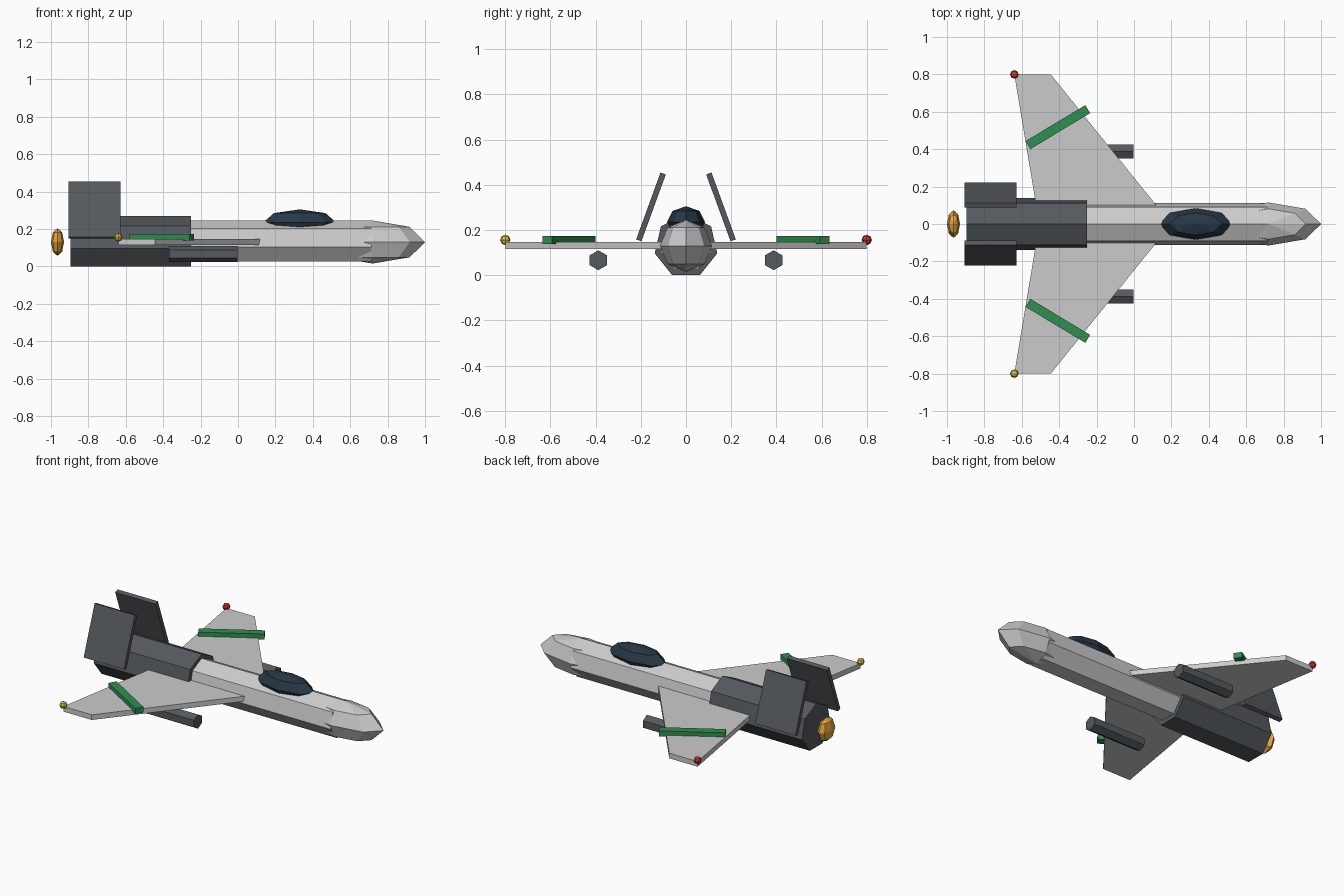
import bpy, bmesh
from math import sin, cos, pi, radians
from mathutils import Vector, Matrix

if "Cube" in bpy.data.objects:
    bpy.data.objects.remove(bpy.data.objects["Cube"])

def mat(name, rgb):
    m = bpy.data.materials.new(name)
    m.diffuse_color = (*rgb, 1)
    m.use_nodes = True
    m.node_tree.nodes["Principled BSDF"].inputs["Base Color"].default_value = m.diffuse_color
    return m

GLASS = mat("dark_glass", (0.02, 0.04, 0.06))
GREEN = mat("green", (0.03, 0.27, 0.08))
RED = mat("red", (0.65, 0.04, 0.03))
YELLOW = mat("yellow", (0.7, 0.55, 0.06))
AMBER = mat("amber", (0.8, 0.4, 0.05))
DARK = mat("dark_grey", (0.09, 0.1, 0.11))

def finish(name, bm, material):
    bmesh.ops.recalc_face_normals(bm, faces=bm.faces)
    me = bpy.data.meshes.new(name)
    bm.to_mesh(me)
    bm.free()
    ob = bpy.data.objects.new(name, me)
    bpy.context.collection.objects.link(ob)
    if material:
        me.materials.append(material)
    return ob

def prism(name, pts, direction, material=None):
    bm = bmesh.new()
    face = bm.faces.new([bm.verts.new(p) for p in pts])
    ext = bmesh.ops.extrude_face_region(bm, geom=[face], use_keep_orig=True)
    verts = [v for v in ext["geom"] if isinstance(v, bmesh.types.BMVert)]
    bmesh.ops.translate(bm, verts=verts, vec=Vector(direction))
    return finish(name, bm, material)

def tube(name, sides, r, x0, x1, y, z, material=None):
    # regular polygon with one corner up, swept along x
    pts = [(x0, y + r * sin(2 * pi * i / sides), z + r * cos(2 * pi * i / sides))
           for i in range(sides)]
    return prism(name, pts, (x1 - x0, 0, 0), material)

def ball(name, loc, size, material=None):
    bm = bmesh.new()
    bmesh.ops.create_uvsphere(bm, u_segments=8, v_segments=4, radius=1)
    bmesh.ops.transform(bm, verts=bm.verts,
                        matrix=Matrix.Translation(loc) @ Matrix.Diagonal((*size, 1)))
    return finish(name, bm, material)

def box(name, loc, size, rot, material=None):
    bm = bmesh.new()
    bmesh.ops.create_cube(bm, size=1)
    bmesh.ops.transform(bm, verts=bm.verts,
                        matrix=Matrix.Translation(loc) @ rot @ Matrix.Diagonal((*size, 1)))
    return finish(name, bm, material)

# Body
tube("fuselage", 7, 0.115, -0.6, 0.715, 0, 0.13)
ball("nose", (0.72, 0, 0.13), (0.28, 0.115, 0.115))
ball("canopy", (0.33, 0, 0.235), (0.195, 0.084, 0.07), GLASS)
tube("engine", 7, 0.142, -0.895, -0.25, 0, 0.128, DARK)
ball("exhaust_flame", (-0.965, 0, 0.13), (0.035, 0.074, 0.074), AMBER)

# Mirrored parts
for s, side in ((1, "left"), (-1, "right")):
    outline = [(0.16, 0.05), (-0.445, 0.8), (-0.64, 0.8), (-0.515, 0.05)]
    prism(side + "_wing", [(x, s * y, 0.115) for x, y in outline], (0, 0, 0.032))
    box(side + "_wing_stripe", (-0.407, s * 0.518, 0.156), (0.373, 0.05, 0.034),
        Matrix.Rotation(s * radians(31), 4, 'Z'), GREEN)
    box(side + "_tail_fin", (-0.768, s * 0.155, 0.302), (0.277, 0.025, 0.315),
        Matrix.Rotation(s * radians(20), 4, 'X'), DARK)
    tube(side + "_wing_pod", 6, 0.044, -0.37, -0.003, s * 0.388, 0.066, DARK)
    ball(side + "_wingtip_light", (-0.64, s * 0.8, 0.156), (0.023,) * 3,
         RED if s > 0 else YELLOW)
